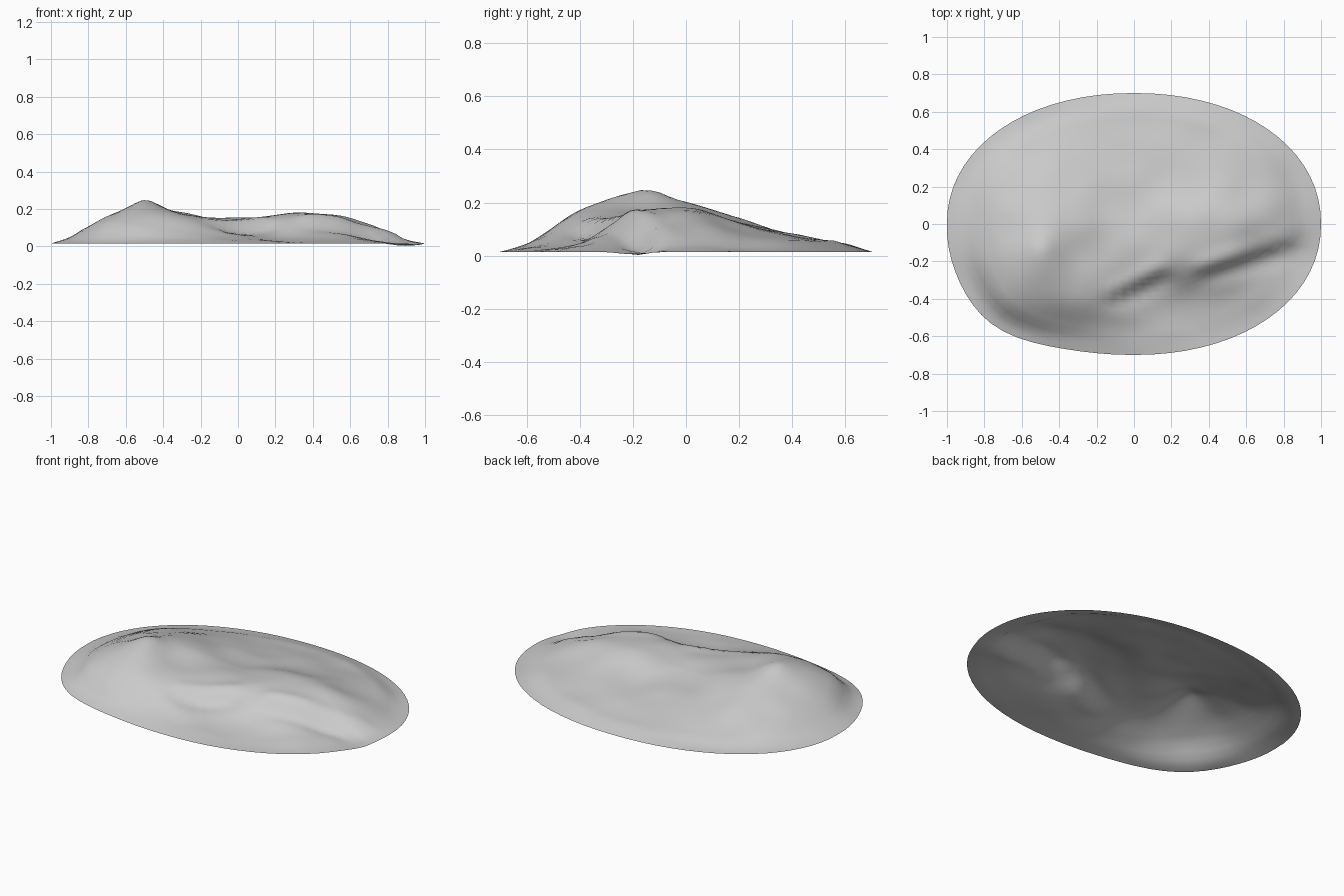
import bpy, bmesh, math
from mathutils import Vector, noise

cube = bpy.data.objects.get("Cube")
if cube:
    bpy.data.objects.remove(cube, do_unlink=True)

RINGS, SIDES, RIM = 26, 72, 0.015

# Terrain heights in hundredths: rows run back to front, columns right to left side
HEIGHTS = [
    [1, 1, 2, 4, 4, 5, 5, 4, 1, 1],
    [1, 5, 7, 8, 8, 8, 8, 7, 5, 1],
    [4, 10, 14, 13, 11, 11, 12, 12, 8, 3],
    [6, 14, 20, 18, 14, 15, 18, 17, 12, 4],
    [6, 16, 23, 17, 15, 15, 16, 13, 5, 2],
    [2, 12, 17, 16, 11, 6, 5, 4, 3, 1],
    [1, 2, 5, 5, 4, 3, 2, 2, 1, 1],
]


def spline(values, t):
    """Catmull-Rom value along an evenly spaced row."""
    last = len(values) - 1
    t = min(max(t, 0), last)
    i = min(int(t), last - 1)
    f = t - i
    a, b, c, d = (values[min(max(i + k, 0), last)] for k in (-1, 0, 1, 2))
    return b + f / 2 * (c - a + f * (2*a - 5*b + 4*c - d + f * (3*(b - c) + d - a)))


def bump(x, y, cx, cy, size):
    return math.exp(-((x - cx) ** 2 + (y - cy) ** 2) / size ** 2)


def outline(angle):
    """Oval footprint with a fuller front right shoulder."""
    c, s = math.cos(angle), math.sin(angle)
    x = math.copysign(abs(c) ** 0.95, c)
    y = math.copysign(abs(s) ** 0.95, s) * 0.7
    swell = 1 + 0.06 * bump(x, y, -0.7, -0.53, 0.3)
    return max(x * swell, -1), max(y * swell, -0.7)


def cliff(x, y, start, end, drop, width):
    """Sharpen a step: raise its uphill edge and lower its foot."""
    a, b = Vector(start), Vector(end)
    along = (b - a).normalized()
    offset = Vector((x, y)) - a
    t = offset.dot(along) / (b - a).length
    across = along.x * offset.y - along.y * offset.x
    fade = max(0, 1 - (2 * t - 1) ** 4) if 0 < t < 1 else 0
    return drop * fade * across / width * math.exp(0.5 - (across / width) ** 2 / 2)


def height(x, y, r):
    z = spline([spline(row, (x + 0.9) / 0.2) for row in HEIGHTS], (0.6 - y) / 0.2) / 100
    z += cliff(x, y, (0.3, -0.28), (0.92, -0.08), 0.025, 0.04)
    z += cliff(x, y, (-0.16, -0.42), (0.2, -0.24), 0.02, 0.04)
    z += 0.022 * bump(x, y, -0.5, -0.13, 0.07)
    z += 0.008 * noise.noise(Vector((x * 6, y * 6, 2)))
    edge = min(1, (1 - r) / 0.14)
    z = RIM + max(z - RIM, 0) * edge
    return z - RIM * bump(x, y, 0.9, -0.18, 0.08)


# Open shell of the rocky mound
bm = bmesh.new()
center = bm.verts.new((0, 0, height(0, 0, 0)))
rings = []
for i in range(1, RINGS + 1):
    r = i / RINGS
    ring = []
    for j in range(SIDES):
        x, y = outline(math.tau * j / SIDES)
        x, y = x * r, y * r
        ring.append(bm.verts.new((x, y, height(x, y, r))))
    rings.append(ring)
for j in range(SIDES):
    k = (j + 1) % SIDES
    bm.faces.new((center, rings[0][j], rings[0][k]))
    for inner, outer in zip(rings, rings[1:]):
        bm.faces.new((inner[j], outer[j], outer[k], inner[k]))
for face in bm.faces:
    face.smooth = True

mesh = bpy.data.meshes.new("mound")
bm.to_mesh(mesh)
bm.free()
mound = bpy.data.objects.new("mound", mesh)
bpy.context.collection.objects.link(mound)

# Plain grey stone
stone = bpy.data.materials.new("grey stone")
stone.use_nodes = True
grey = (0.6, 0.6, 0.6, 1)
stone.diffuse_color = grey
stone.node_tree.nodes["Principled BSDF"].inputs["Base Color"].default_value = grey
mesh.materials.append(stone)
